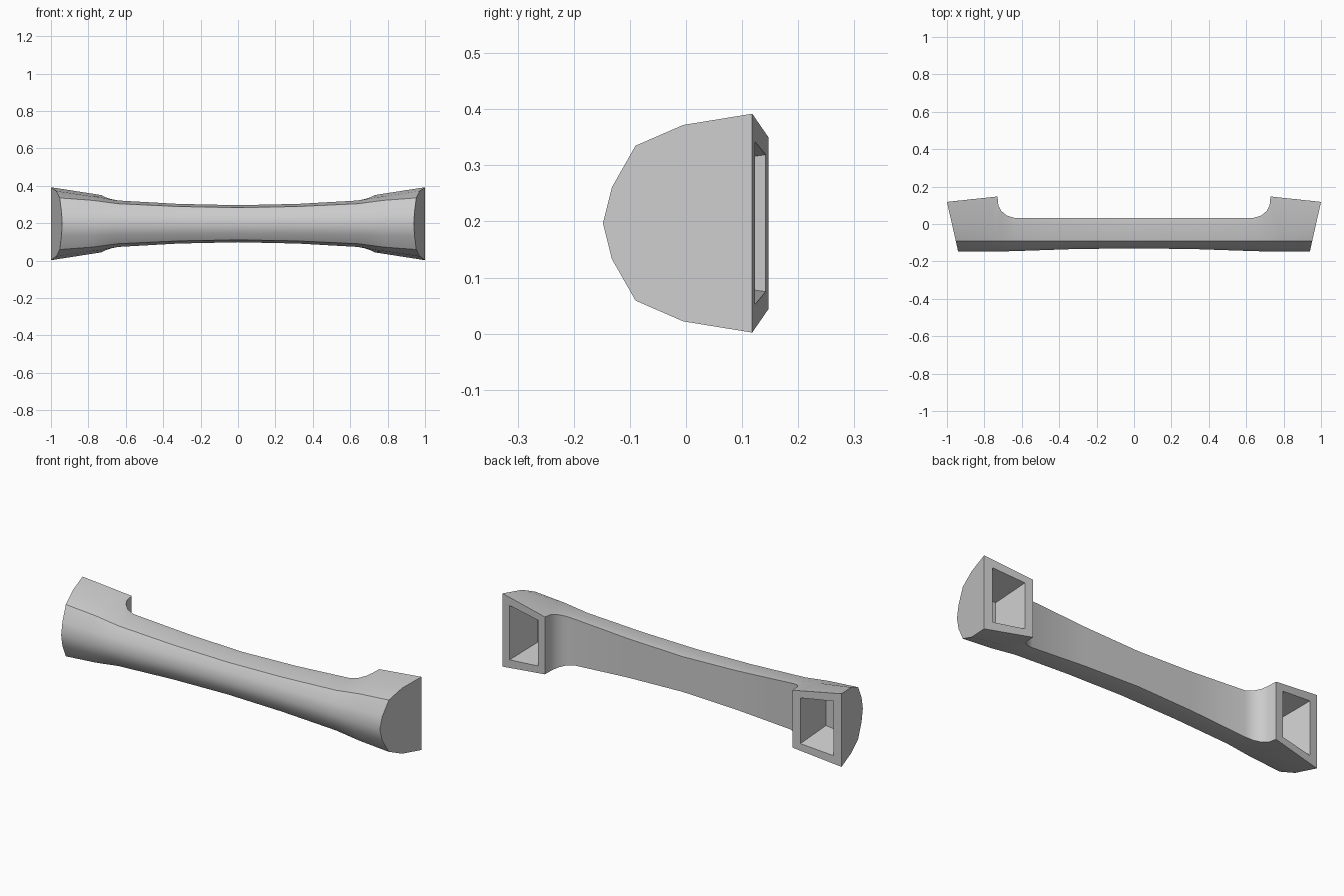
import bpy, bmesh, math

if "Cube" in bpy.data.objects:
    bpy.data.objects.remove(bpy.data.objects["Cube"])

MID_Z = 0.197
grey = bpy.data.materials.new("light grey")
grey.diffuse_color = (0.6, 0.6, 0.6, 1)
grey.use_nodes = True
grey.node_tree.nodes["Principled BSDF"].inputs["Base Color"].default_value = grey.diffuse_color

# Stations from right end to middle:
# back edge (x, y, half height), front x, front y, half heights of the three upper front rows
STATIONS = [
    ((1.00, 0.118, 0.195), None, -0.148, (0.175, 0.138, 0.064)),
    ((0.73, 0.147, 0.153), 0.78, -0.148, (0.146, 0.125, 0.062)),
    ((0.725, 0.10, 0.150), 0.74, -0.147, (0.141, 0.120, 0.061)),
    ((0.71, 0.07, 0.142), 0.71, -0.147, (0.136, 0.116, 0.060)),
    ((0.68, 0.045, 0.132), 0.68, -0.146, (0.130, 0.112, 0.059)),
    ((0.64, 0.033, 0.124), 0.64, -0.145, (0.124, 0.107, 0.058)),
    ((0.32, 0.033, 0.104), 0.32, -0.134, (0.106, 0.092, 0.052)),
    ((0.00, 0.033, 0.094), 0.00, -0.130, (0.099, 0.086, 0.050)),
]


def section(back, fx, fy, heights):
    """Open profile from the top back edge round the front to the bottom back edge."""
    bx, by, bh = back
    upper = [(bx, by, bh)]
    for y, h in zip((-0.005, -0.09, fy + 0.016, fy), heights + (0.0,)):
        x = 1.0 - 0.06 * (0.118 - y) / 0.266 if fx is None else fx
        upper.append((x, y, h))
    return upper + [(x, y, -h) for x, y, h in reversed(upper[:-1])]


bm = bmesh.new()


def ring(points):
    return [bm.verts.new((x, y, z + MID_Z)) for x, y, z in points]


def mirrored(points):
    return [(-x, y, z) for x, y, z in points]


def bridge(a, b):
    for i in range(len(a)):
        j = (i + 1) % len(a)
        bm.faces.new((a[i], a[j], b[j], b[i]))


# Grip and end feet, lofted from end to end
half = [section(*s) for s in STATIONS]
rings = [ring(p) for p in half] + [ring(mirrored(p)) for p in reversed(half[:-1])]
last = len(rings) - 1
for k in range(last):
    a, b = rings[k], rings[k + 1]
    for i in range(len(a) - 1):
        bm.faces.new((a[i], a[i + 1], b[i + 1], b[i]))
    if k not in (0, last - 1):
        bm.faces.new((a[-1], a[0], b[0], b[-1]))

# Slanted end caps
bm.faces.new(rings[0])
bm.faces.new(rings[-1])

# Mounting pockets sunk into the back of each foot
RIM = [(0.955, 0.123, 0.145), (0.955, 0.123, -0.145),
       (0.775, 0.142, -0.122), (0.775, 0.142, 0.122)]
FLOOR = [(0.91, -0.05, 0.105), (0.91, -0.05, -0.105),
         (0.79, -0.05, -0.095), (0.79, -0.05, 0.095)]
for outer, inner, flip in ((rings[0], rings[1], False), (rings[-1], rings[-2], True)):
    edge = [outer[0], outer[-1], inner[-1], inner[0]]
    rim = ring(mirrored(RIM) if flip else RIM)
    floor = ring(mirrored(FLOOR) if flip else FLOOR)
    bridge(edge, rim)
    bridge(rim, floor)
    bm.faces.new(floor)

bmesh.ops.recalc_face_normals(bm, faces=bm.faces)
mesh = bpy.data.meshes.new("pull_handle")
bm.to_mesh(mesh)
bm.free()
handle = bpy.data.objects.new("pull_handle", mesh)
bpy.context.collection.objects.link(handle)
mesh.materials.append(grey)

# Smooth shading with crisp edges
bpy.context.view_layer.objects.active = handle
handle.select_set(True)
bpy.ops.object.shade_smooth_by_angle(angle=math.radians(35))
